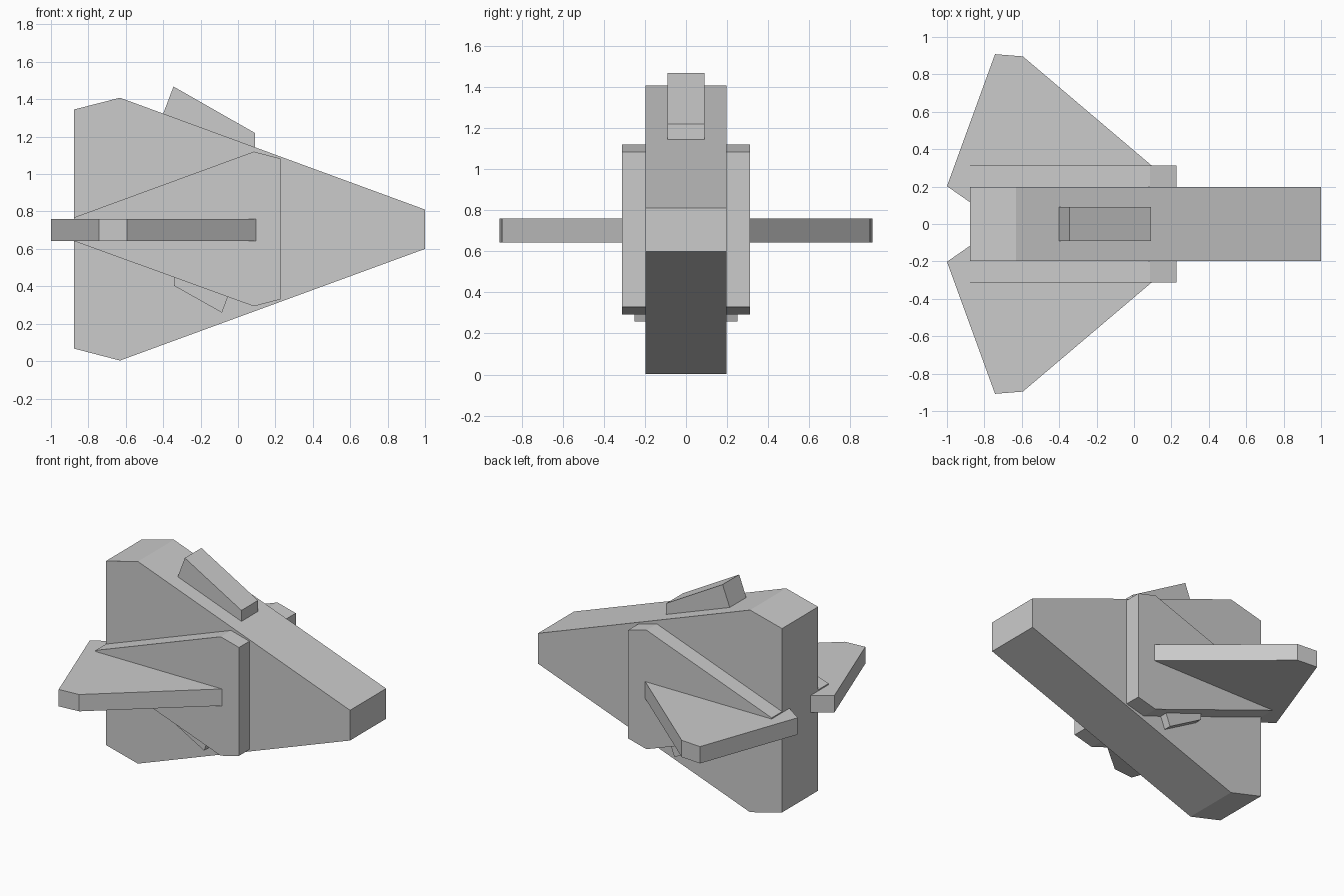
import bpy
import bmesh
from mathutils import Vector

if "Cube" in bpy.data.objects:
    bpy.data.objects.remove(bpy.data.objects["Cube"])


def prism(name, points, axis, lo, hi):
    """Extrude a flat outline along y (outline in xz) or z (outline in xy)."""
    def place(a, b, d):
        return (a, d, b) if axis == 'y' else (a, b, d)
    bm = bmesh.new()
    face = bm.faces.new([bm.verts.new(place(a, b, lo)) for a, b in points])
    res = bmesh.ops.extrude_face_region(bm, geom=[face])
    moved = [v for v in res['geom'] if isinstance(v, bmesh.types.BMVert)]
    bmesh.ops.translate(bm, verts=moved, vec=Vector(place(0, 0, hi - lo)))
    bmesh.ops.recalc_face_normals(bm, faces=bm.faces)
    mesh = bpy.data.meshes.new(name)
    bm.to_mesh(mesh)
    bm.free()
    obj = bpy.data.objects.new(name, mesh)
    bpy.context.collection.objects.link(obj)
    return obj


def mirror_y(obj):
    mod = obj.modifiers.new("mirror", 'MIRROR')
    mod.use_axis = (False, True, False)
    mod.use_clip = False
    mod.use_mirror_merge = False


# Central wedge-shaped hull
prism("hull", [(-0.877, 0.067), (-0.631, 0.003), (1.0, 0.6), (1.0, 0.81),
               (-0.631, 1.408), (-0.877, 1.345)], 'y', -0.198, 0.198)

# Raised side plates, tapering to the rear
mirror_y(prism("side_plate", [(-0.877, 0.642), (0.085, 0.293), (0.226, 0.33),
                              (0.226, 1.083), (0.085, 1.12), (-0.877, 0.768)],
               'y', 0.19, 0.312))

# Swept wings, with their roots buried in the hull
mirror_y(prism("wing", [(-1.0, 0.202), (-0.743, 0.908), (-0.594, 0.896),
                        (0.095, 0.312), (0.095, 0.19), (-0.83, 0.084)],
               'z', 0.643, 0.76))

# Tilted canopy block on the upper slope
prism("canopy", [(-0.42, 1.27), (-0.345, 1.468), (0.09, 1.22), (0.09, 1.1)],
      'y', -0.091, 0.091)

# Small tilted blocks under the side plates
mirror_y(prism("lower_block", [(-0.342, 0.48), (-0.342, 0.403), (-0.086, 0.259),
                               (-0.035, 0.395)], 'y', 0.15, 0.25))
